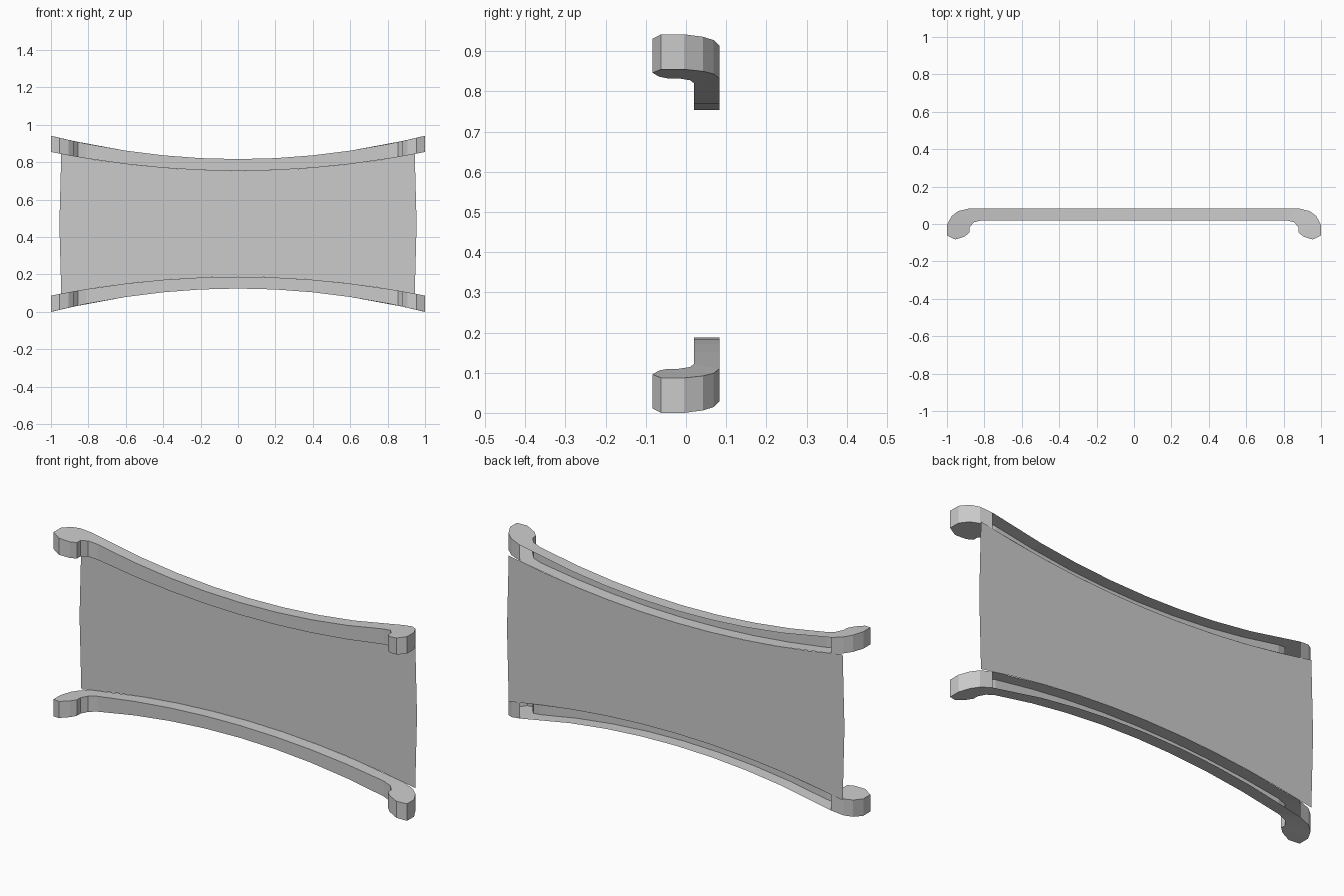
import bpy, bmesh

if "Cube" in bpy.data.objects:
    bpy.data.objects.remove(bpy.data.objects["Cube"])

H = 0.942                                   # overall height
BACK, FRONT = 0.083, 0.02                   # rail depth limits in y


def outer_z(x):
    return 0.817 + 0.125 * x * x            # far edge of the upper rail


def inner_z(x):
    return 0.754 + 0.101 * x * x            # near edge of the upper rail


def make_object(name, bm):
    bmesh.ops.recalc_face_normals(bm, faces=bm.faces)
    mesh = bpy.data.meshes.new(name)
    bm.to_mesh(mesh)
    bm.free()
    obj = bpy.data.objects.new(name, mesh)
    bpy.context.collection.objects.link(obj)
    return obj


# Plan outline of the right half: (outer point, inner point) pairs, then the tip
half = [((x, BACK), (x, FRONT)) for x in (0.2, 0.4, 0.6)] + [
    ((0.88, 0.083), (0.81, 0.02)),
    ((0.94, 0.069), (0.855, 0.01)),
    ((0.975, 0.042), (0.88, -0.018)),
    ((1.0, -0.005), (0.88, -0.045)),
    ((1.0, -0.062), (0.905, -0.067)),
    ((0.955, -0.083), (0.955, -0.083)),
]


def mirror(pair):
    return tuple((-x, y) for x, y in pair)


plan = [mirror(p) for p in reversed(half)] + [((0, BACK), (0, FRONT))] + half


def rail(name, flip):
    bm = bmesh.new()

    def column(p):
        x, y = p
        zs = (outer_z(x), inner_z(x))
        return [bm.verts.new((x, y, H - z if flip else z)) for z in zs]

    cols = []
    for o, i in plan:
        a = column(o)
        cols.append((a, a if o == i else column(i)))

    def face(*vs):
        unique = list(dict.fromkeys(vs))
        if len(unique) > 2:
            bm.faces.new(unique)

    for (o1, i1), (o2, i2) in zip(cols, cols[1:]):
        for k in (0, 1):                    # upper and lower caps
            face(o1[k], o2[k], i2[k], i1[k])
        face(i1[0], i2[0], i2[1], i1[1])    # front wall
        # The straight back is left open; only the hooks have an outer wall
        if not (o1[0].co.y == o2[0].co.y):
            face(o1[0], o2[0], o2[1], o1[1])
    return make_object(name, bm)


rail("upper_rail", False)
rail("lower_rail", True)

# Thin panel across the back, following the rails' inner edges
bm = bmesh.new()
rows = []
for n in range(-5, 6):
    x = n / 5 * 0.945
    top = inner_z(x)
    bow = 0.01 * n / 5 if abs(n) == 5 else 0
    rows.append([bm.verts.new(c) for c in (
        (x, BACK, H - top), (x + bow, BACK, H / 2), (x, BACK, top))])
for a, b in zip(rows, rows[1:]):
    for k in (0, 1):
        bm.faces.new((a[k], a[k + 1], b[k + 1], b[k]))
make_object("back_panel", bm)
